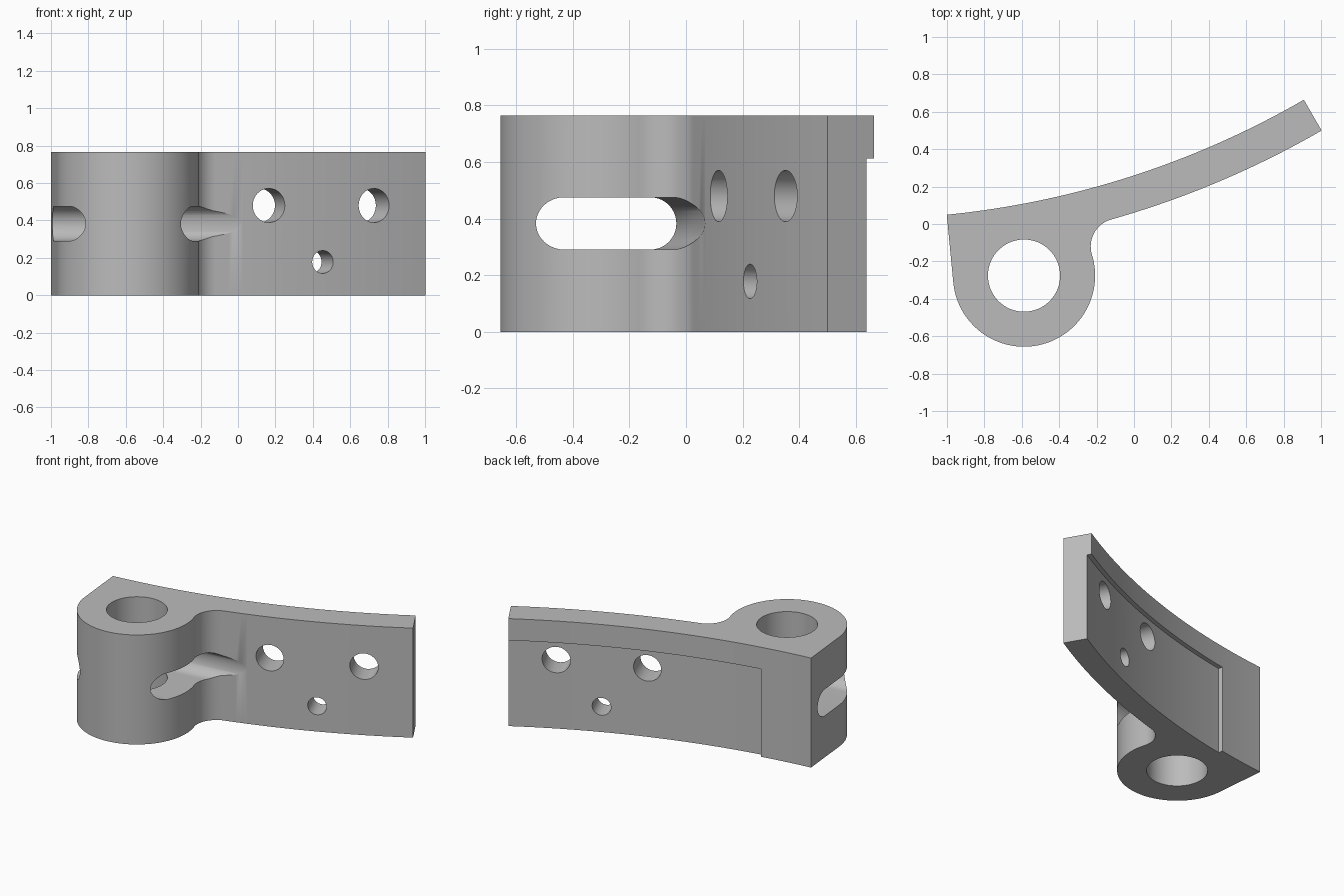
import bpy
import bmesh
from math import sin, cos, radians, atan2, pi, hypot
from mathutils import Matrix

if "Cube" in bpy.data.objects:
    bpy.data.objects.remove(bpy.data.objects["Cube"], do_unlink=True)

# Main dimensions
HEIGHT = 0.765
CX, CY = -1.474, 4.79            # centre of the curved arm
R_BACK, R_FRONT = 4.764, 4.954   # back and front faces of the arm
START, END = radians(5.7), radians(30)
BX, BY, B_RAD, BORE = -0.588, -0.276, 0.38, 0.193
FILLET = 0.15
SLOT_Z = 0.383

grey = bpy.data.materials.new("plain grey")
grey.use_nodes = True
colour = (0.5, 0.5, 0.5, 1)
grey.diffuse_color = colour
grey.node_tree.nodes["Principled BSDF"].inputs["Base Color"].default_value = colour


def arm_point(radius, angle):
    return (CX + radius * sin(angle), CY - radius * cos(angle))


def sweep(radius, a, b, n):
    return [arm_point(radius, a + (b - a) * i / n) for i in range(n + 1)]


def arc(x, y, radius, a, b, n):
    return [(x + radius * cos(a + (b - a) * i / n),
             y + radius * sin(a + (b - a) * i / n)) for i in range(n + 1)]


def prism(name, outline, z0, z1, matrix=None):
    """Extrude a closed 2D outline from z0 to z1."""
    bm = bmesh.new()
    base = bm.faces.new([bm.verts.new((x, y, z0)) for x, y in outline])
    top = bmesh.ops.extrude_face_region(bm, geom=[base])["geom"]
    bmesh.ops.translate(bm, vec=(0, 0, z1 - z0),
                        verts=[v for v in top if isinstance(v, bmesh.types.BMVert)])
    bmesh.ops.recalc_face_normals(bm, faces=bm.faces)
    if matrix:
        bm.transform(matrix)
    mesh = bpy.data.meshes.new(name)
    bm.to_mesh(mesh)
    bm.free()
    obj = bpy.data.objects.new(name, mesh)
    bpy.context.collection.objects.link(obj)
    mesh.materials.append(grey)
    return obj


def cut(body, cutter):
    mod = body.modifiers.new("cut", "BOOLEAN")
    mod.operation = "DIFFERENCE"
    mod.solver = "EXACT"
    mod.object = cutter
    cutter.hide_render = True
    bpy.context.view_layer.objects.active = body
    bpy.ops.object.modifier_apply(modifier=mod.name)
    bpy.data.objects.remove(cutter, do_unlink=True)


# Fillet circle touching both the boss and the front of the arm
d1, d2 = B_RAD + FILLET, R_FRONT + FILLET
dx, dy = CX - BX, CY - BY
d = hypot(dx, dy)
along = (d1 * d1 - d2 * d2 + d * d) / (2 * d)
side = (d1 * d1 - along * along) ** 0.5
FX = BX + (along * dx + side * dy) / d
FY = BY + (along * dy - side * dx) / d
boss_to_fillet = atan2(FY - BY, FX - BX)
fillet_to_arm = atan2(CY - FY, CX - FX)
arm_join = atan2(FX - CX, CY - FY)

# Curved arm with bearing boss
outline = sweep(R_BACK, START, END, 40)
outline += sweep(R_FRONT, END, arm_join, 32)
outline += arc(FX, FY, FILLET, fillet_to_arm, pi + boss_to_fillet, 20)[1:]
outline += arc(BX, BY, B_RAD, boss_to_fillet, START - pi, 64)[1:]
body = prism("curved_bracket", outline, 0, HEIGHT)

# Stepped recess on the back of the arm
recess = sweep(R_BACK + 0.03, radians(10), radians(31), 40)
recess += sweep(R_BACK - 0.2, radians(31), radians(10), 1)
cut(body, prism("recess_cutter", recess, -0.1, 0.613))

# Vertical bore
cut(body, prism("bore_cutter", arc(BX, BY, BORE, 0, 2 * pi, 64)[:-1], -0.1, HEIGHT + 0.1))

# Rounded slot running sideways through the boss
half, r = 0.281, 0.0925
slot = arc(half - r, 0, r, -pi / 2, pi / 2, 20) + arc(r - half, 0, r, pi / 2, 3 * pi / 2, 20)
frame = (Matrix.Translation((BX, BY, SLOT_Z)) @ Matrix.Rotation(START, 4, "Z")
         @ Matrix(((0, 0, 1, 0), (1, 0, 0, 0), (0, 1, 0, 0), (0, 0, 0, 1))))
cut(body, prism("slot_cutter", slot, -0.7, 0.9, frame))

# Radial screw holes through the arm
for x, z, rad in ((0.165, 0.48, 0.091), (0.727, 0.48, 0.091), (0.453, 0.178, 0.061)):
    angle = atan2(x - CX, (R_FRONT ** 2 - (x - CX) ** 2) ** 0.5)
    px, py = arm_point(R_FRONT, angle)
    frame = (Matrix.Translation((px, py, z)) @ Matrix.Rotation(angle, 4, "Z")
             @ Matrix.Rotation(radians(90), 4, "X"))
    cut(body, prism("hole_cutter", arc(0, 0, rad, 0, 2 * pi, 40)[:-1], -0.4, 0.2, frame))

# Smooth curved walls, crisp edges
bpy.ops.object.select_all(action="DESELECT")
body.select_set(True)
bpy.context.view_layer.objects.active = body
bpy.ops.object.shade_smooth_by_angle(angle=radians(30))
